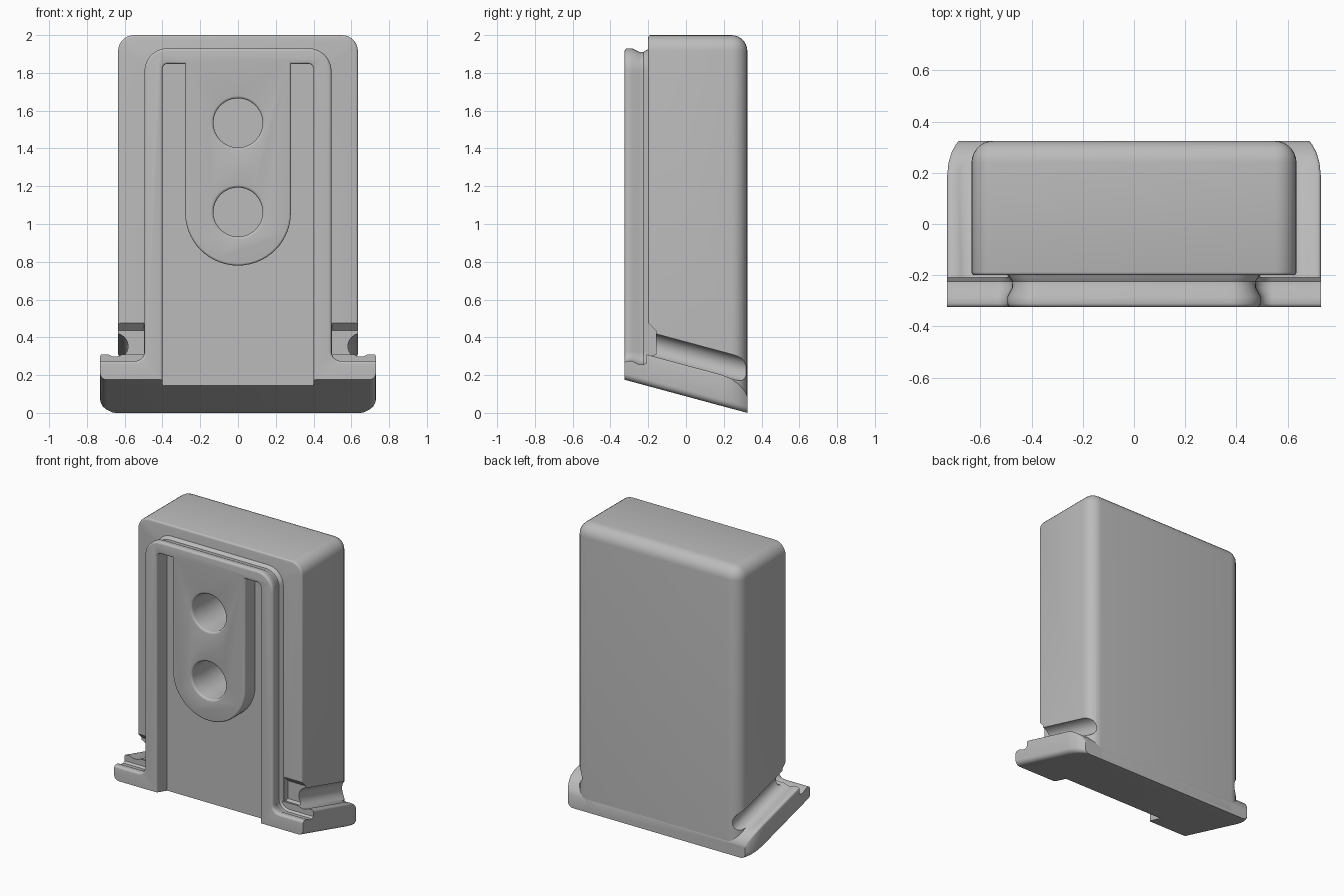
import bpy
import bmesh
import math

cube = bpy.data.objects.get("Cube")
if cube:
    bpy.data.objects.remove(cube, do_unlink=True)

FRONT, BACK, FACE = -0.325, 0.325, -0.2
SLOPE = 0.27      # fall of the underside towards the back
FOOT = 0.73       # half width of the base

grey = bpy.data.materials.new("plain grey")
grey.use_nodes = True
grey.diffuse_color = (0.5, 0.5, 0.5, 1)
grey.node_tree.nodes["Principled BSDF"].inputs["Base Color"].default_value = (0.5, 0.5, 0.5, 1)


def underside(y):
    return SLOPE * (BACK - y)


def arc(cx, cz, r, start, end, n=8):
    angles = [math.radians(start + (end - start) * i / n) for i in range(n + 1)]
    return [(cx + r * math.cos(a), cz + r * math.sin(a)) for a in angles]


def mirrored(half):
    return half + [(-x, z) for x, z in reversed(half)]


def at_y(y, outline, lift=0.0):
    return [(x, y, z + lift) for x, z in outline]


def lip(y, r, n=4):
    """Depth and inset steps of a rounded front edge."""
    steps = [math.pi / 2 * i / n for i in range(n + 1)]
    return [(y + r * (1 - math.cos(a)), r * (1 - math.sin(a))) for a in steps]


def make_object(name, bm):
    bmesh.ops.recalc_face_normals(bm, faces=bm.faces)
    mesh = bpy.data.meshes.new(name)
    bm.to_mesh(mesh)
    bm.free()
    mesh.materials.append(grey)
    obj = bpy.data.objects.new(name, mesh)
    bpy.context.collection.objects.link(obj)
    return obj


def loft(rings):
    """Closed solid through rings with equal point counts."""
    bm = bmesh.new()
    loops = [[bm.verts.new(p) for p in ring] for ring in rings]
    count = len(loops[0])
    for a, b in zip(loops, loops[1:]):
        for i in range(count):
            j = (i + 1) % count
            bm.faces.new((a[i], a[j], b[j], b[i]))
    bm.faces.new(loops[0])
    bm.faces.new(loops[-1])
    return bm


def cut(obj, cutters):
    bpy.context.view_layer.objects.active = obj
    for cutter in cutters:
        mod = obj.modifiers.new("cut", "BOOLEAN")
        mod.operation = "DIFFERENCE"
        mod.solver = "EXACT"
        mod.object = cutter
        bpy.ops.object.modifier_apply(modifier=mod.name)


# Main body: block with rounded top corners and back edges
def body_side(x):
    return [(x, FACE, underside(FACE) + 0.02), (x, FACE, 2),
            (x, BACK, 2), (x, BACK, 0.02)]


def bevel_where(bm, rule, size, segments):
    edges = [e for e in bm.edges if rule(*[v.co for v in e.verts])]
    bmesh.ops.bevel(bm, geom=edges, offset=size, segments=segments,
                    profile=0.5, affect="EDGES", clamp_overlap=True)


def is_big_round(a, b):
    high = min(a.z, b.z) > 1.9
    at_back = min(a.y, b.y) > BACK - 0.01
    along_y = abs(a.y - b.y) > 0.3
    upright = abs(a.z - b.z) > 1
    return (high and (along_y or at_back)) or (at_back and upright)


def is_front_rim(a, b):
    return max(a.y, b.y) < FACE + 0.001 and max(a.z, b.z) > 1


bm = loft([body_side(-0.635), body_side(0.635)])
bmesh.ops.recalc_face_normals(bm, faces=bm.faces)
bevel_where(bm, is_big_round, 0.085, 7)
bevel_where(bm, is_front_rim, 0.012, 3)
body = make_object("body", bm)


# Base flange: sloping slab whose back corners round off
def flange_ring(y, width, height):
    half = arc(width - 0.035, 0.035, 0.035, -90, 0, 5)
    half += arc(width - 0.012, height - 0.012, 0.012, 0, 90, 3)
    return at_y(y, mirrored(half), underside(y))


flange = make_object("base_flange", loft([
    flange_ring(FACE - 0.01, FOOT, 0.165),
    flange_ring(0.19, FOOT, 0.165),
    flange_ring(0.24, 0.725, 0.158),
    flange_ring(0.28, 0.713, 0.14),
    flange_ring(0.31, 0.697, 0.115),
    flange_ring(BACK, 0.685, 0.09)]))


# Front plate: arched frame with feet and an undercut edge
def plate_ring(y, d):
    low = underside(y)
    half = arc(FOOT - 0.035, low + 0.035, 0.035, -90, 0, 5)
    half.append((FOOT, 0.275 - d))
    half += arc(0.545, 0.325, 0.05 + d, 270, 180)
    half += arc(0.375, 1.81, 0.12 - d, 0, 90)
    return at_y(y, mirrored(half))


plate_steps = lip(FRONT, 0.015) + [(-0.285, 0), (-0.25, 0.018),
                                   (-0.225, 0.02), (-0.208, 0.008), (-0.19, 0)]
plate = make_object("front_plate", loft([plate_ring(y, d) for y, d in plate_steps]))


# Recess cutter: leaves a round-ended tongue hanging in the frame
def recess_ring(y, d):
    half = arc(0, 1.06, 0.28 - d, -90, 0, 14)[1:]
    half.append((0.28 - d, 1.848 + d))
    half += arc(0.372, 1.82, 0.028 + d, 90, 0, 4)
    half.append((0.4 + d, -0.2))
    bottom = [(0, 0.78 + d)]
    return at_y(y, bottom + half + [(-x, z) for x, z in reversed(half)])


recess = make_object("recess_cutter", loft(
    [recess_ring(-0.4, 0.012)]
    + [recess_ring(y, d) for y, d in lip(FRONT, 0.012)]
    + [recess_ring(-0.21, 0)]))

# Hole cutters: two blind round holes with softened rims
holes = []
for z in (1.535, 1.063):
    steps = [(-0.4, 0.014)] + lip(FRONT, 0.014) + [(0.15, 0)]
    holes.append(make_object("hole_cutter", loft(
        [at_y(y, arc(0, z, 0.13 + d, 0, 360, 48)[:-1]) for y, d in steps])))

# Side groove and front notch cutters
grooves, notches = [], []
for side in (-1, 1):
    circle = arc(side * 0.65, 0.222, 0.068, 0, 360, 32)[:-1]
    grooves.append(make_object("groove_cutter", loft(
        [at_y(y, circle, underside(y)) for y in (-0.25, 0.5)])))
    section = [(-0.22, 0.495), (-0.16, 0.435), (-0.16, 0.31), (-0.22, 0.29)]
    notches.append(make_object("notch_cutter", loft(
        [[(side * x, y, z) for y, z in section] for x in (0.497, 0.8)])))

cut(plate, [recess] + holes)
cut(body, holes + grooves + notches)
cut(flange, grooves)

for cutter in [recess] + holes + grooves + notches:
    bpy.data.objects.remove(cutter, do_unlink=True)

# Smooth the rounds and keep the crisp edges
bpy.ops.object.select_all(action="DESELECT")
for part in (body, flange, plate):
    part.select_set(True)
bpy.context.view_layer.objects.active = body
bpy.ops.object.shade_smooth_by_angle(angle=math.radians(32))
